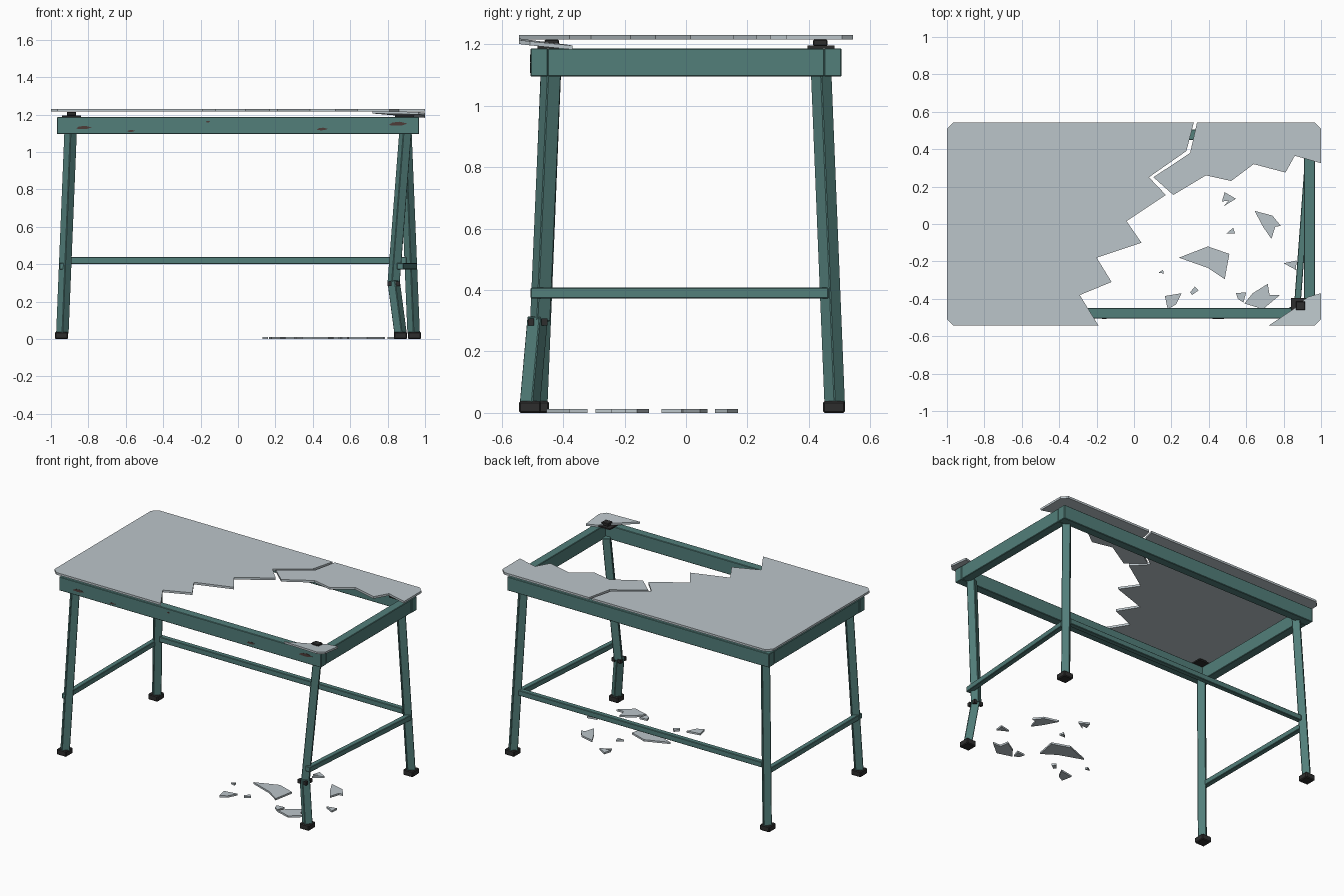
import bpy, bmesh
from mathutils import Vector, Matrix

cube = bpy.data.objects.get("Cube")
if cube:
    bpy.data.objects.remove(cube, do_unlink=True)


def material(name, rgb):
    m = bpy.data.materials.new(name)
    m.use_nodes = True
    m.diffuse_color = (*rgb, 1)
    m.node_tree.nodes["Principled BSDF"].inputs["Base Color"].default_value = (*rgb, 1)
    return m


GREEN = material("green_paint", (0.085, 0.21, 0.195))
GLASS = material("pale_glass", (0.50, 0.56, 0.59))
BLACK = material("black_rubber", (0.027, 0.027, 0.027))
RUST = material("rust_brown", (0.075, 0.045, 0.04))


def finish(name, bm, mat, bevel=0):
    bmesh.ops.recalc_face_normals(bm, faces=bm.faces)
    mesh = bpy.data.meshes.new(name)
    bm.to_mesh(mesh)
    bm.free()
    mesh.materials.append(mat)
    ob = bpy.data.objects.new(name, mesh)
    bpy.context.collection.objects.link(ob)
    if bevel:
        mod = ob.modifiers.new("soft_edges", 'BEVEL')
        mod.width = bevel
        mod.segments = 1
    return ob


def box(name, center, size, mat, bevel=0.003):
    bm = bmesh.new()
    bmesh.ops.create_cube(bm, size=1)
    bmesh.ops.scale(bm, vec=size, verts=bm.verts)
    bmesh.ops.translate(bm, vec=center, verts=bm.verts)
    return finish(name, bm, mat, bevel)


def bar(name, start, end, thick, mat=GREEN):
    """Square tube between two points; its roll follows the lean."""
    a, b = Vector(start), Vector(end)
    d = b - a
    bm = bmesh.new()
    bmesh.ops.create_cube(bm, size=1)
    bmesh.ops.scale(bm, vec=(thick, thick, d.length), verts=bm.verts)
    turn = d.to_track_quat('Z', 'Y').to_matrix().to_4x4()
    bmesh.ops.transform(bm, matrix=Matrix.Translation((a + b) / 2) @ turn, verts=bm.verts)
    return finish(name, bm, mat, 0.003)


def plate(name, points, z, thick, mat=GLASS):
    """Flat sheet cut to an outline."""
    bm = bmesh.new()
    face = bm.faces.new([bm.verts.new((x, y, z)) for x, y in points])
    ext = bmesh.ops.extrude_face_region(bm, geom=[face])
    top = [g for g in ext["geom"] if isinstance(g, bmesh.types.BMVert)]
    bmesh.ops.translate(bm, vec=(0, 0, thick), verts=top)
    caps = [f for f in bm.faces if len(f.verts) == len(points)]
    if len(points) > 4:
        bmesh.ops.triangulate(bm, faces=caps)
    return finish(name, bm, mat)


# Top frame
for label, s in (("front", -1), ("back", 1)):
    box(label + "_rail", (0, s * 0.478, 1.141), (1.936, 0.057, 0.092), GREEN)
for label, s in (("right", -1), ("left", 1)):
    box(label + "_rail", (s * 0.938, 0, 1.141), (0.058, 0.90, 0.09), GREEN)

# Straight legs, feet and glass mounts
for label, sx, sy in (("front_right", -1, -1), ("back_right", -1, 1),
                      ("back_left", 1, 1), ("front_left", 1, -1)):
    box(label + "_mount_flange", (sx * 0.89, sy * 0.44, 1.191), (0.10, 0.088, 0.009), BLACK, 0)
    box(label + "_mount_pad", (sx * 0.89, sy * 0.437, 1.205), (0.05, 0.046, 0.02), BLACK)
    if label != "front_left":
        bar(label + "_leg", (sx * 0.939, sy * 0.484, 0.03), (sx * 0.895, sy * 0.44, 1.11), 0.05)
        box(label + "_foot", (sx * 0.943, sy * 0.482, 0.019), (0.07, 0.072, 0.038), BLACK, 0.005)

# Buckled leg with its torn joint
knee = Vector((0.832, -0.475, 0.30))
bar("front_left_leg_upper", knee, (0.895, -0.44, 1.11), 0.05)
bar("front_left_leg_lower", (0.869, -0.508, 0.03), knee + Vector((0, -0.008, 0.01)), 0.05)
box("front_left_foot", (0.869, -0.508, 0.019), (0.07, 0.072, 0.038), BLACK, 0.005)
for i, (sx, sy) in enumerate(((-1, -1), (1, -1), (1, 1), (-1, 1))):
    box(f"torn_joint_{i}", (knee.x + sx * 0.022, knee.y - 0.008 + sy * 0.022, 0.296),
        (0.022, 0.02, 0.024), BLACK, 0)

# Lower stretchers
box("back_stretcher", (0, 0.468, 0.42), (1.80, 0.034, 0.036), GREEN)
box("right_stretcher", (-0.938, -0.015, 0.39), (0.034, 0.96, 0.035), GREEN)
bar("left_stretcher", (0.868, -0.505, 0.39), (0.94, 0.465, 0.39), 0.035)

# Broken glass top
TOP, THICK = 1.216, 0.014
plate("main_glass", [(0.32, 0.543), (0.28, 0.39), (0.08, 0.25), (0.17, 0.155), (-0.04, 0.015),
                     (0.04, -0.10), (-0.20, -0.18), (-0.12, -0.31), (-0.29, -0.38),
                     (-0.19, -0.543), (-0.965, -0.543), (-1, -0.508), (-1, 0.508),
                     (-0.965, 0.543)], TOP, THICK)
plate("back_glass", [(0.337, 0.543), (0.30, 0.38), (0.104, 0.25), (0.21, 0.155), (0.385, 0.26),
                     (0.52, 0.23), (0.64, 0.32), (0.81, 0.275), (0.86, 0.365), (1, 0.325),
                     (1, 0.508), (0.965, 0.543)], TOP, THICK)

# Sagging corner piece
corner = plate("corner_glass", [(0.72, -0.543), (0.86, -0.45), (0.93, -0.39), (1, -0.37),
                                (1, -0.508), (0.965, -0.543)], 0, 0.013)
for v in corner.data.vertices:
    v.co.z += 1.203 - 0.10 * (v.co.y + 0.543) - 0.02 * (v.co.x - 0.86)

# Fallen shards on the floor
shards = [
    [(0.485, 0.17), (0.545, 0.135), (0.48, 0.095), (0.505, 0.125), (0.47, 0.12)],
    [(0.645, 0.07), (0.74, 0.045), (0.785, -0.01), (0.755, -0.015), (0.735, -0.08), (0.69, -0.015)],
    [(0.495, -0.05), (0.53, -0.02), (0.54, -0.05)],
    [(0.24, -0.18), (0.395, -0.12), (0.51, -0.16), (0.485, -0.295), (0.395, -0.235)],
    [(0.13, -0.26), (0.155, -0.245), (0.16, -0.265)],
    [(0.165, -0.385), (0.255, -0.37), (0.225, -0.43), (0.18, -0.455)],
    [(0.30, -0.365), (0.325, -0.335), (0.345, -0.355), (0.31, -0.38)],
    [(0.545, -0.37), (0.60, -0.365), (0.585, -0.42), (0.555, -0.40)],
    [(0.59, -0.425), (0.635, -0.37), (0.715, -0.32), (0.725, -0.38), (0.78, -0.38), (0.69, -0.455)],
    [(0.80, -0.21), (0.87, -0.195), (0.865, -0.245)],
]
for i, outline in enumerate(shards):
    plate(f"floor_shard_{i}", outline, 0, 0.012)

# Rust patches on the front rail
PATCH = [(-1, -0.5), (-0.2, -0.8), (0.5, -0.6), (1, 0.2), (0.2, 1), (-0.6, 0.6)]
for i, (x, z, w, h) in enumerate(((-0.825, 1.13, 0.042, 0.01), (-0.572, 1.112, 0.022, 0.006),
                                  (-0.16, 1.162, 0.012, 0.005), (0.45, 1.122, 0.03, 0.008),
                                  (0.855, 1.15, 0.05, 0.012))):
    patch = plate(f"rust_patch_{i}", [(px * w, pz * h) for px, pz in PATCH], 0, 0.003, RUST)
    for v in patch.data.vertices:
        v.co = (x + v.co.x, -0.505 - v.co.z, z + v.co.y)
    patch.data.flip_normals()
